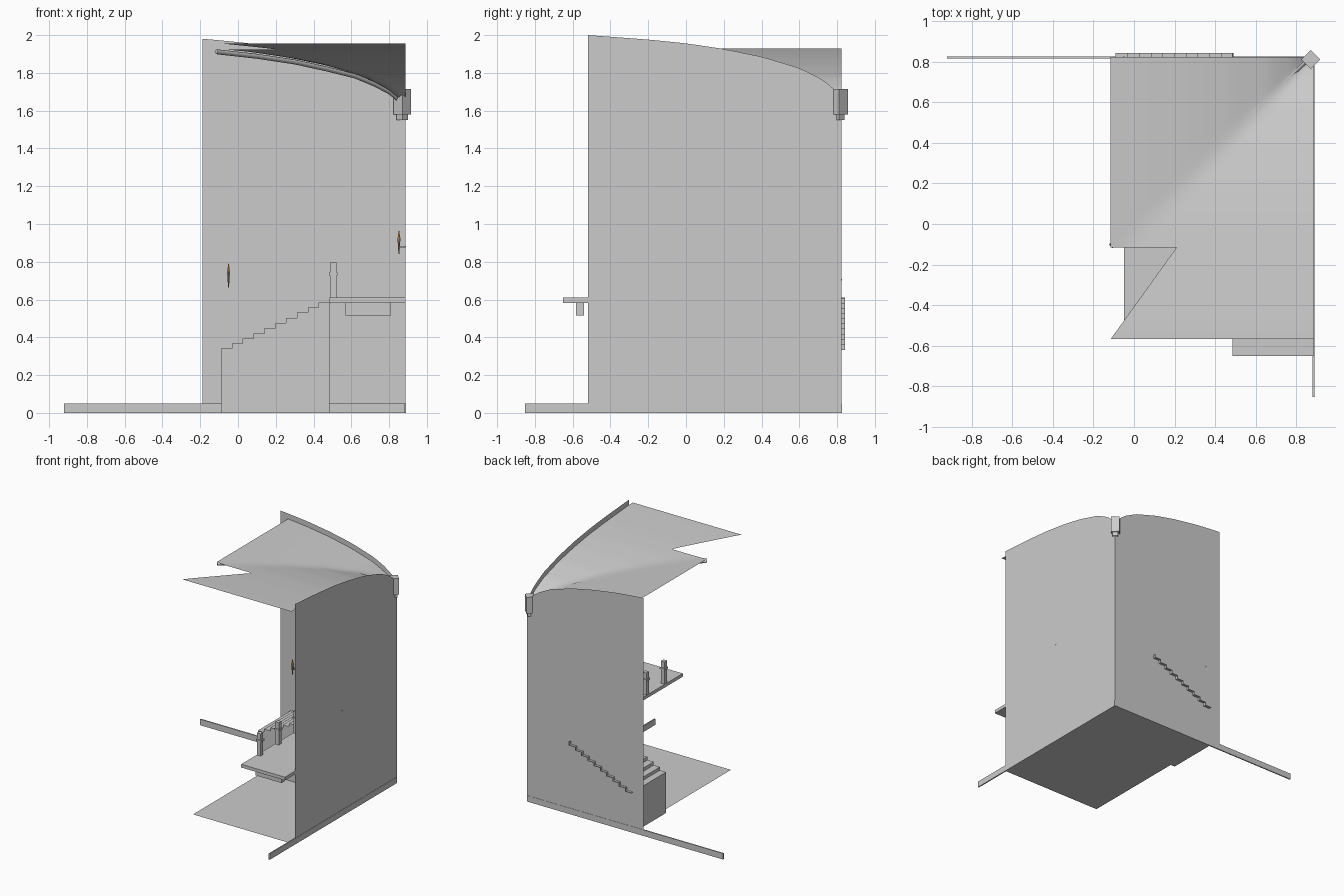
import bpy, bmesh, math
from mathutils import Vector

if "Cube" in bpy.data.objects:
    bpy.data.objects.remove(bpy.data.objects["Cube"])

RX, BY = 0.887, 0.823            # inner corner of the two walls
ARCH = [(0, 1.68), (.04, 1.715), (.08, 1.748), (.12, 1.775), (.22, 1.825), (.42, 1.885),
        (.62, 1.926), (.82, 1.956), (1.02, 1.976), (1.34, 2.0), (1.5, 2.006)]


def arch(d):
    """Height of the vault curve at distance d from the corner."""
    for (a, za), (b, zb) in zip(ARCH, ARCH[1:]):
        if d <= b:
            return za + (zb - za) * (d - a) / (b - a)
    return ARCH[-1][1]


def finish(name, bm, smooth=False, color=None):
    me = bpy.data.meshes.new(name)
    bm.to_mesh(me)
    bm.free()
    ob = bpy.data.objects.new(name, me)
    bpy.context.collection.objects.link(ob)
    if smooth:
        me.polygons.foreach_set("use_smooth", [True] * len(me.polygons))
    if color:
        mat = bpy.data.materials.new(name)
        mat.diffuse_color = color
        mat.use_nodes = True
        mat.node_tree.nodes["Principled BSDF"].inputs["Base Color"].default_value = mat.diffuse_color
        me.materials.append(mat)
    return ob


def box(name, x, y, z, turn=0):
    bm = bmesh.new()
    bmesh.ops.create_cube(bm, size=1)
    for v in bm.verts:
        v.co = Vector((v.co.x * (x[1] - x[0]), v.co.y * (y[1] - y[0]), v.co.z * (z[1] - z[0])))
    ob = finish(name, bm)
    ob.location = (sum(x) / 2, sum(y) / 2, sum(z) / 2)
    ob.rotation_euler.z = turn
    return ob


def grid(name, fn, nu, nv):
    """Smooth sheet from fn(u, v), u and v in 0..1."""
    bm = bmesh.new()
    vs = [[bm.verts.new(fn(i / nu, j / nv)) for j in range(nv + 1)] for i in range(nu + 1)]
    for i in range(nu):
        for j in range(nv):
            bm.faces.new((vs[i][j], vs[i + 1][j], vs[i + 1][j + 1], vs[i][j + 1]))
    return finish(name, bm, True)


# Walls: thin sheets with an arched top
def wall_point(length, place):
    def fn(u, v):
        d = length * u ** 1.6
        return (*place(d), arch(d) * v)
    return fn


grid("back_wall", wall_point(RX + .187, lambda d: (RX - d, BY)), 24, 1)
grid("right_wall", wall_point(BY + .52, lambda d: (RX, BY - d)), 24, 1)

# Floor
bm = bmesh.new()
bm.faces.new([bm.verts.new((x, y, 0)) for x, y in
              ((-.05, -.52), (RX, -.52), (RX, BY), (-.05, BY))])
finish("floor", bm)


# Groin vault ceiling with the notched free edge
def vault(x, y):
    return (x, y, max(arch(RX - x), arch(BY - y)) - .045)


def ceiling_point(u, v):
    dmax = BY + .567
    y = BY - dmax * v
    split = -.115
    left = -.115 if y > split else .21 - .32 * (split - y) / .452
    return vault(RX - (RX - left) * u ** 1.5, y)


bm = bmesh.new()
split, front = -.115, -.567
rows = [(BY - (BY - split) * (j / 26) ** 1.5, -.115) for j in range(27)]
rows += [(split + (front - split) * j / 8, .21 - .325 * j / 8) for j in range(9)]
prev = None
for k, (y, left) in enumerate(rows):
    row = [bm.verts.new(vault(RX - (RX - left) * (i / 26) ** 1.5, y)) for i in range(27)]
    if prev and k != 27:
        for i in range(26):
            bm.faces.new((prev[i], prev[i + 1], row[i + 1], row[i]))
    prev = row
finish("vault_ceiling", bm, True)

# Diagonal rib under the groin
cu = bpy.data.curves.new("diagonal_rib", 'CURVE')
cu.dimensions = '3D'
cu.bevel_depth = .013
cu.bevel_resolution = 0
cu.use_fill_caps = True
sp = cu.splines.new('POLY')
path = [(-.115, 1.912), (.1, 1.888), (.3, 1.858), (.46, 1.823), (.615, 1.785),
        (.72, 1.742), (.8, 1.7), (.85, 1.66)]
sp.points.add(len(path) - 1)
for p, (x, z) in zip(sp.points, path):
    p.co = (x, (x + .115) * .95 - .11, z, 1)
rib = bpy.data.objects.new("diagonal_rib", cu)
bpy.context.collection.objects.link(rib)

# Corner bracket carrying the rib
box("corner_bracket", (.837, .903), (.777, .843), (1.58, 1.715), math.pi / 4)
box("corner_bracket_foot", (.849, .891), (.789, .831), (1.55, 1.58), math.pi / 4)

# Skirting boards running past the wall ends
box("back_skirting", (-.92, RX), (BY - .008, BY + .002), (0, .05))
box("right_skirting", (RX - .008, RX + .002), (-.852, BY), (0, .05))

# Stairs: solid body with a stepped cover poking through the wall
N, X0, W, Z0, R = 10, -.09, .0575, .34, .0272
steps = []
for i in range(N):
    steps += [(X0 + i * W, Z0 + i * R), (X0 + (i + 1) * W, Z0 + i * R)]


def prism(name, outline, y0, y1):
    bm = bmesh.new()
    f = bm.faces.new([bm.verts.new((x, y0, z)) for x, z in outline])
    ext = bmesh.ops.extrude_face_region(bm, geom=[f])
    bmesh.ops.translate(bm, vec=(0, y1 - y0, 0),
                        verts=[g for g in ext["geom"] if isinstance(g, bmesh.types.BMVert)])
    bmesh.ops.recalc_face_normals(bm, faces=bm.faces)
    return finish(name, bm)


prism("stairs", [(X0, 0)] + steps + [(X0 + N * W, 0)], .39, BY)
cover = steps + [(X0 + N * W, Z0 + N * R)]
t = .006
prism("stair_cover", cover + [(x + t, z - t) for x, z in reversed(cover)], .39, .843)

# Balcony along the right wall with its beam
box("balcony", (.485, RX), (-.65, BY), (.583, .61))
box("balcony_beam", (.57, .81), (-.583, -.54), (.515, .59))

# Railing posts
for k in range(5):
    y = -.43 + .24 * k
    box(f"post_{k}", (.487, .521), (y - .017, y + .017), (.61, .795))
    box(f"post_collar_{k}", (.481, .527), (y - .023, y + .023), (.728, .742))


# Torches with wall brackets
def torch(name, x, y, z, dx, dy):
    for part, r1, r2, h, dz, col in (("handle", .003, .007, .06, .03, (.3, .2, .12, 1)),
                                     ("cup", .007, .01, .025, .07, (.35, .3, .25, 1)),
                                     ("flame", .009, .001, .045, .105, (.8, .4, .1, 1))):
        bm = bmesh.new()
        bmesh.ops.create_cone(bm, cap_ends=True, segments=6, radius1=r1, radius2=r2, depth=h)
        finish(f"{name}_{part}", bm, color=col).location = (x, y, z + dz)
    box(f"{name}_bracket", sorted((x - .003 * abs(dy > 0), x + dx + .003)),
        sorted((y - .003, y + dy + .003)), (z + .035, z + .043))


torch("back_torch", -.05, BY - .035, .665, 0, .035)
torch("right_torch", RX - .035, .1, .84, .035, 0)
